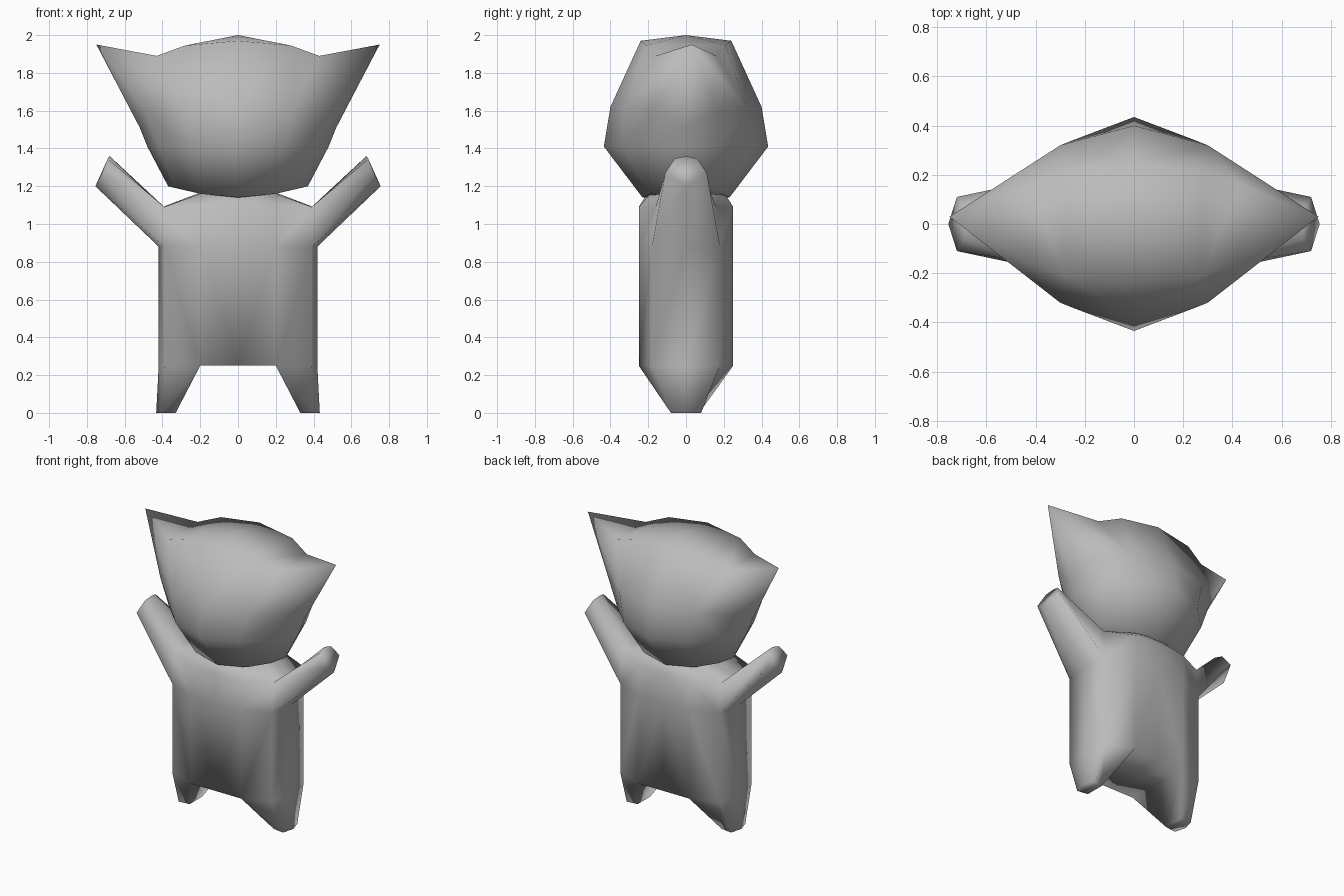
import bpy, bmesh

cube = bpy.data.objects.get("Cube")
if cube:
    bpy.data.objects.remove(cube, do_unlink=True)

grey = bpy.data.materials.new("plain grey")
grey.use_nodes = True
colour = (0.5, 0.5, 0.5, 1)
grey.diffuse_color = colour
grey.node_tree.nodes["Principled BSDF"].inputs["Base Color"].default_value = colour


def half_row(bm, quarter):
    """Front-to-back row of vertices; the last given point is the side point."""
    back = [(x, -y, z) for x, y, z in reversed(quarter[:-1])]
    return [bm.verts.new(p) for p in quarter + back]


def level(bm, plan, z):
    return half_row(bm, [(x, y, z) for x, y in plan])


def loft(bm, lower, upper, skip=()):
    for i in range(len(lower) - 1):
        if i not in skip:
            bm.faces.new((lower[i], lower[i + 1], upper[i + 1], upper[i]))


def tube(bm, base, tip):
    """Closed limb from a loop of body vertices to a capped end loop."""
    for i in range(len(base)):
        j = (i + 1) % len(base)
        bm.faces.new((base[i], base[j], tip[j], tip[i]))
    bm.faces.new(tip)


def fan(bm, row, centre):
    middle = bm.verts.new(centre)
    for a, b in zip(row, row[1:]):
        bm.faces.new((a, b, middle))


def finish(bm, name):
    """Mirror the half shape across x and make a smooth object from it."""
    geom = bm.verts[:] + bm.edges[:] + bm.faces[:]
    bmesh.ops.mirror(bm, geom=geom, axis='X', merge_dist=0.001)
    bmesh.ops.remove_doubles(bm, verts=bm.verts[:], dist=0.0005)
    bmesh.ops.recalc_face_normals(bm, faces=bm.faces[:])
    mesh = bpy.data.meshes.new(name)
    bm.to_mesh(mesh)
    bm.free()
    mesh.materials.append(grey)
    mesh.shade_smooth()
    obj = bpy.data.objects.new(name, mesh)
    bpy.context.collection.objects.link(obj)


# Head: rings from chin to crown, the top ring runs out to the ear tip
bm = bmesh.new()
chin = half_row(bm, [(0, -.23, 1.14), (.2, -.19, 1.16), (.33, -.1, 1.19), (.37, 0, 1.2)])
cheek = level(bm, [(0, -.435), (.25, -.34), (.42, -.17), (.48, 0)], 1.41)
brow = half_row(bm, [(0, -.4, 1.62), (.3, -.32, 1.62), (.49, -.17, 1.6), (.52, 0, 1.51)])
crown = half_row(bm, [(0, -.24, 1.97), (.28, -.21, 1.945), (.43, -.16, 1.89), (.75, .03, 1.95)])
loft(bm, chin, cheek)
loft(bm, cheek, brow)
loft(bm, brow, crown, skip=(1, 2, 3, 4))
fan(bm, chin, (0, 0, 1.14))

# Broad ears: each side sweeps from the forehead corner straight to the tip
tip = crown[3]
for b, c in ((brow, crown), (brow[::-1], crown[::-1])):
    for face in ((b[1], c[2], c[1]), (b[1], tip, c[2]), (b[1], b[2], tip), (b[2], b[3], tip)):
        bm.faces.new(face)

# Low ridge across the top of the head
peak = bm.verts.new((0, 0, 2))
f0, f1, f2, tip, b2, b1, b0 = crown
for face in ((peak, f0, f1), (peak, f1, b1), (peak, b1, b0), (f1, f2, b2, b1), (f2, tip, b2)):
    bm.faces.new(face)
finish(bm, "head")

# Torso: rings from hips to neck, left open where the arms leave
bm = bmesh.new()
trunk = [(0, -.25), (.2, -.25), (.39, -.18), (.42, 0)]
hips = level(bm, trunk, .25)
armpit = level(bm, trunk, .88)
shoulder = level(bm, [(0, -.25), (.2, -.25), (.39, -.16), (.4, 0)], 1.09)
neck = level(bm, [(0, -.2), (.1, -.18), (.17, -.1), (.19, 0)], 1.17)
loft(bm, hips, armpit)
loft(bm, armpit, shoulder, skip=(2, 3))
loft(bm, shoulder, neck)
fan(bm, neck, (0, 0, 1.17))

# Raised arms
hand_low = half_row(bm, [(.72, -.11, 1.27), (.755, 0, 1.2)])
hand_high = half_row(bm, [(.69, -.06, 1.345), (.68, 0, 1.36)])
tube(bm, armpit[2:5] + shoulder[4:1:-1], hand_low + hand_high[::-1])

# Legs, tapering to small feet, with a flat crotch between them
foot = level(bm, [(.33, -.07), (.41, -.08), (.433, 0)], 0)
tube(bm, hips[1:6], foot)
bm.faces.new((hips[0], hips[1], hips[5], hips[6]))
finish(bm, "body")
